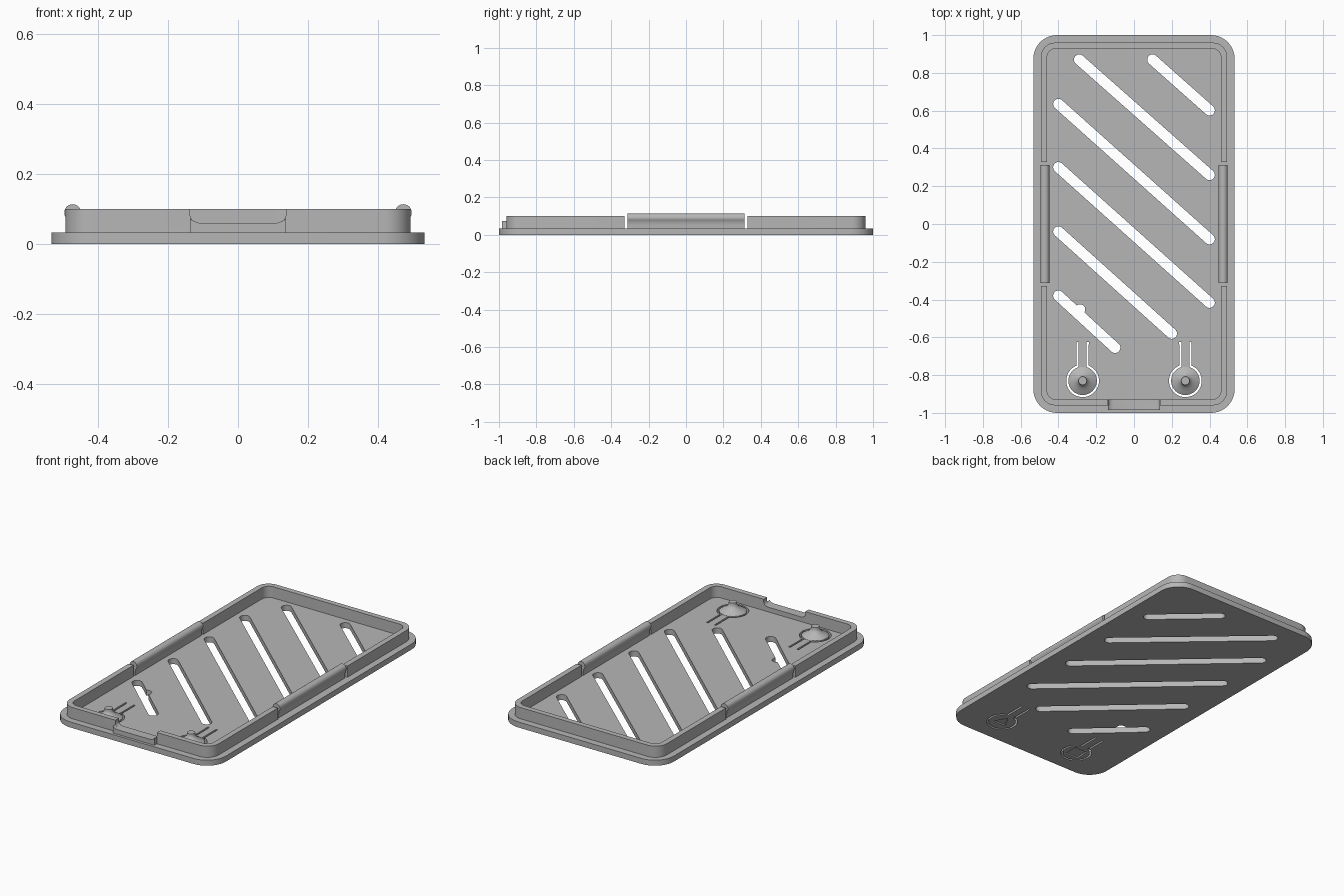
import bpy, bmesh, math
from mathutils import Vector

old = bpy.data.objects.get("Cube")
if old:
    bpy.data.objects.remove(old)

grey = bpy.data.materials.new("grey_plastic")
grey.use_nodes = True
GREY = (0.47, 0.47, 0.47, 1)
grey.diffuse_color = GREY
grey.node_tree.nodes["Principled BSDF"].inputs["Base Color"].default_value = GREY

FLOOR, TOP = 0.033, 0.1


def prism(name, outline, lo, hi, axis="z"):
    """Extrude an outline along z (outline in x, y) or along y (outline in x, z)."""
    bm = bmesh.new()
    place = (lambda p, h: (p[0], p[1], h)) if axis == "z" else (lambda p, h: (p[0], h, p[1]))
    a = [bm.verts.new(place(p, lo)) for p in outline]
    b = [bm.verts.new(place(p, hi)) for p in outline]
    n = len(outline)
    bm.faces.new(a)
    bm.faces.new(b)
    for i in range(n):
        bm.faces.new((a[i], a[(i + 1) % n], b[(i + 1) % n], b[i]))
    return finish(name, bm)


def finish(name, bm):
    bmesh.ops.recalc_face_normals(bm, faces=bm.faces)
    mesh = bpy.data.meshes.new(name)
    bm.to_mesh(mesh)
    bm.free()
    mesh.materials.append(grey)
    ob = bpy.data.objects.new(name, mesh)
    bpy.context.collection.objects.link(ob)
    return ob


def arc(x, y, r, start, end, n=10):
    angles = [math.radians(start + (end - start) * i / n) for i in range(n + 1)]
    return [(x + r * math.cos(t), y + r * math.sin(t)) for t in angles]


def round_rect(w, h, r):
    corners = [(1, 1), (-1, 1), (-1, -1), (1, -1)]
    pts = []
    for i, (sx, sy) in enumerate(corners):
        pts += arc(sx * (w - r), sy * (h - r), r, 90 * i, 90 * i + 90)
    return pts


def box(x0, x1, y0, y1):
    return [(x0, y0), (x1, y0), (x1, y1), (x0, y1)]


def slot(x0, y0, x1, y1, r=0.028):
    t = math.degrees(math.atan2(y1 - y0, x1 - x0))
    return arc(x0, y0, r, t + 90, t + 270) + arc(x1, y1, r, t - 90, t + 90)


def ribbon(path, w):
    """Outline of constant width around an open path."""
    left, right = [], []
    for i, p in enumerate(path):
        p = Vector(p)
        sides = []
        if i:
            sides.append((p - Vector(path[i - 1])).normalized())
        if i < len(path) - 1:
            sides.append((Vector(path[i + 1]) - p).normalized())
        normals = [Vector((-d.y, d.x)) for d in sides]
        m = sum(normals, Vector((0, 0))).normalized()
        m *= w / 2 / m.dot(normals[0])
        left.append(tuple(p + m))
        right.append(tuple(p - m))
    return left + right[::-1]


def cut(target, cutter):
    mod = target.modifiers.new("cut", "BOOLEAN")
    mod.operation = "DIFFERENCE"
    mod.solver = "EXACT"
    mod.object = cutter
    bpy.context.view_layer.objects.active = target
    bpy.ops.object.modifier_apply(modifier=mod.name)
    bpy.data.objects.remove(cutter)


# Base plate with diagonal vent slots
plate = prism("base_plate", round_rect(0.533, 1.0, 0.125), 0, FLOOR)
vents = [(0.098, 0.87, 0.4, 0.602), (-0.29, 0.87, 0.4, 0.26), (-0.4, 0.635, 0.4, -0.08),
         (-0.4, 0.3, 0.4, -0.416), (-0.4, -0.04, 0.2, -0.58), (-0.4, -0.38, -0.1, -0.655)]
for v in vents:
    cut(plate, prism("slot_cutter", slot(*v), -0.05, 0.1))
cut(plate, prism("notch_cutter", arc(-0.285, -0.452, 0.027, 0, 345, 23), -0.05, 0.1))

# Flexible buttons: thin keyhole gap, shallow symbol underneath, flared peg on top
BY = -0.83
for side, label in ((1, "left"), (-1, "right")):
    bx = side * 0.272
    ring = arc(bx, BY, 0.081, 109, 431, 36)
    path = [(bx - 0.027, -0.625)] + ring + [(bx + 0.027, -0.625)]
    cut(plate, prism("keyhole_cutter", ribbon(path, 0.011), -0.05, 0.1))
    if side > 0:
        symbol = arc(bx, BY, 0.05, 90, 330, 2)
    else:
        symbol = arc(bx, BY, 0.06, 45, 315, 3)
    cut(plate, prism("symbol_cutter", symbol, -0.05, 0.008))

    bm = bmesh.new()
    profile = [(0, 0.03), (0.074, 0.03), (0.074, 0.034), (0.058, 0.044), (0.04, 0.053),
               (0.027, 0.066), (0.023, 0.074), (0.022, 0.088), (0, 0.088)]
    vs = [bm.verts.new((r, 0, z)) for r, z in profile]
    es = [bm.edges.new(p) for p in zip(vs, vs[1:])]
    bmesh.ops.spin(bm, geom=vs + es, cent=(0, 0, 0), axis=(0, 0, 1),
                   angle=math.tau, steps=32)
    bmesh.ops.remove_doubles(bm, verts=bm.verts, dist=1e-5)
    peg = finish(label + "_button_peg", bm)
    peg.location = (bx, BY, 0)

# Raised rim, opened at both sides for the clips and notched at the front
rim = prism("rim", round_rect(0.493, 0.96, 0.075), 0.03, TOP)
cut(rim, prism("rim_cutter", round_rect(0.46, 0.928, 0.045), 0, 0.2))
cut(rim, prism("side_gap_cutter", box(-0.7, 0.7, -0.328, 0.328), FLOOR - 0.02, 0.2))
notch = [(0.137, 0.2), (-0.137, 0.2)]
notch += arc(-0.112, 0.086, 0.025, 180, 270, 6) + arc(0.112, 0.086, 0.025, 270, 360, 6)
cut(rim, prism("front_notch_cutter", notch, -1.1, -0.8, "y"))

# Front tab with upturned ends
tab = [(-0.137, 0.03), (0.137, 0.03), (0.137, 0.074), (0.128, 0.066), (0.112, 0.061),
       (-0.112, 0.061), (-0.128, 0.066), (-0.137, 0.074)]
prism("front_tab", tab, -0.984, -0.93, "y")

# Side clips with a rounded bead along the top
for side, label in ((1, "left"), (-1, "right")):
    clip = [(0.46, 0.03), (0.487, 0.03), (0.487, 0.055)]
    clip += arc(0.472, 0.09, 0.024, -40, 220, 20) + [(0.46, 0.06)]
    prism(label + "_clip", [(side * x, z) for x, z in clip], -0.313, 0.313, "y")

# Smooth curved walls and keep hard edges
for ob in bpy.context.scene.objects:
    if ob.type == "MESH" and grey.name in ob.data.materials:
        bpy.ops.object.select_all(action="DESELECT")
        ob.select_set(True)
        bpy.context.view_layer.objects.active = ob
        bpy.ops.object.shade_smooth_by_angle(angle=math.radians(30))
